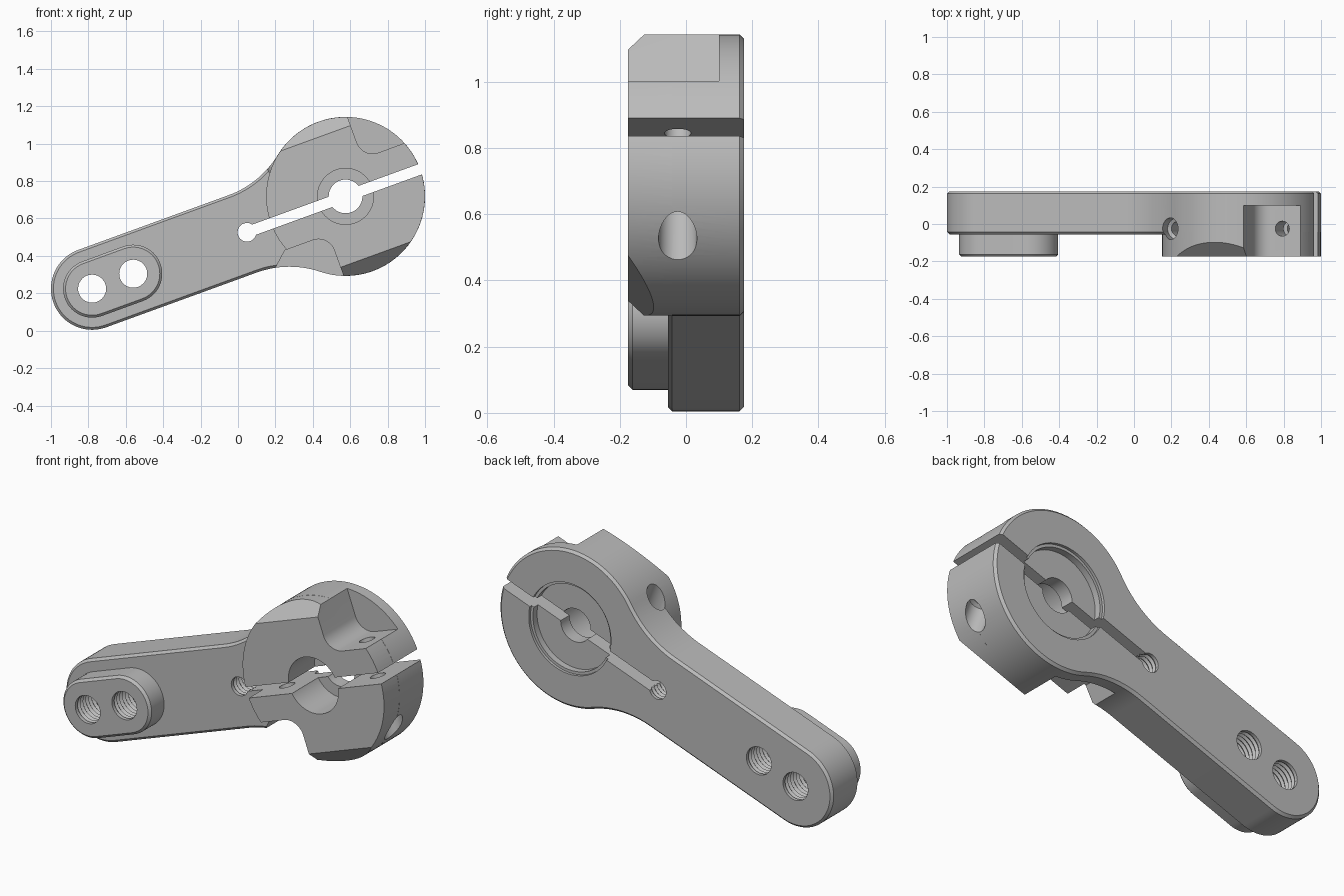
import bpy, bmesh, math
from mathutils import Vector

cube = bpy.data.objects.get("Cube")
if cube:
    bpy.data.objects.remove(cube, do_unlink=True)

TILT = math.radians(20)
CX, CZ = 0.575, 0.718            # hub centre
HUB, ARM, BOSS = 0.425, 0.22, 0.155
FAR, NEAR, SLOT_END = -1.442, -1.208, -0.561
FRONT, STEP, BACK = -0.175, -0.055, 0.175


def place(u, v, y):
    """u runs along the arm, v across it, y is depth."""
    c, s = math.cos(TILT), math.sin(TILT)
    return Vector((CX + u * c - v * s, y, CZ + u * s + v * c))


def arc(cu, cv, r, a0, a1, n):
    return [(cu + r * math.cos(a0 + (a1 - a0) * i / n),
             cv + r * math.sin(a0 + (a1 - a0) * i / n)) for i in range(n + 1)]


def finish(name, bm):
    bmesh.ops.recalc_face_normals(bm, faces=bm.faces)
    mesh = bpy.data.meshes.new(name)
    bm.to_mesh(mesh)
    bm.free()
    ob = bpy.data.objects.new(name, mesh)
    bpy.context.collection.objects.link(ob)
    return ob


def prism(name, outline, a, b, to_world=place, chamfers=()):
    """Extrude an outline from a to b; chamfer the rims at the given depths."""
    bm = bmesh.new()
    lo = [bm.verts.new(to_world(p, q, a)) for p, q in outline]
    hi = [bm.verts.new(to_world(p, q, b)) for p, q in outline]
    bm.faces.new(lo)
    bm.faces.new(hi)
    n = len(lo)
    for i in range(n):
        j = (i + 1) % n
        bm.faces.new((lo[i], lo[j], hi[j], hi[i]))
    bmesh.ops.recalc_face_normals(bm, faces=bm.faces)
    rims = [e for e in bm.edges for d in chamfers
            if all(abs(v.co.y - d) < 1e-5 for v in e.verts)]
    if rims:
        bmesh.ops.bevel(bm, geom=rims, offset=0.013, segments=1, affect='EDGES')
    return finish(name, bm)


def lathe(name, profile, to_world, n=40):
    """Revolve (distance, radius) pairs about a straight axis."""
    bm = bmesh.new()
    rings = [[bm.verts.new(to_world(t, p, q)) for p, q in arc(0, 0, r, 0, math.tau, n)[:-1]]
             for t, r in profile]
    for r0, r1 in zip(rings, rings[1:]):
        for i in range(n):
            j = (i + 1) % n
            bm.faces.new((r0[i], r0[j], r1[j], r1[i]))
    bm.faces.new(rings[0])
    bm.faces.new(rings[-1])
    return finish(name, bm)


def combine(target, other, operation):
    mod = target.modifiers.new(operation.lower(), 'BOOLEAN')
    mod.operation, mod.object, mod.solver = operation, other, 'EXACT'
    bpy.context.view_layer.objects.active = target
    bpy.ops.object.modifier_apply(modifier=mod.name)
    bpy.data.objects.remove(other, do_unlink=True)


def thread(start, end, r, pitch=0.024):
    """Zigzag profile for a tapped hole."""
    pts, t = [(start - 0.1, r)], start + 0.02
    while t < end - pitch:
        pts += [(t, r), (t + pitch / 2, r + 0.01)]
        t += pitch
    return pts + [(t, r), (end + 0.1, r)]


# Back plate: straight arm blended into the round hub
JOIN = -0.585
BLEND = (JOIN ** 2 + ARM ** 2 - HUB ** 2) / (2 * (HUB - ARM))
meet = math.atan2(ARM + BLEND, JOIN)
upper = arc(JOIN, ARM + BLEND, BLEND, meet - math.pi, -math.pi / 2, 16)
lower = [(u, -v) for u, v in reversed(upper)]
outline = (arc(0, 0, HUB, -meet, meet, 80)[:-1] + upper
           + arc(FAR, 0, ARM, math.pi / 2, 1.5 * math.pi, 36) + lower[:-1])
arm = prism("clamp_arm", outline, STEP, BACK, chamfers=(STEP, BACK))

# Thick hub in front of the plate
hub = prism("hub", arc(0, 0, HUB - 0.0005, 0, math.tau, 110)[:-1], FRONT, 0.12)
combine(arm, hub, 'UNION')

# Raised boss around the two end holes
pill = (arc(NEAR, 0, BOSS, -math.pi / 2, math.pi / 2, 28)
        + arc(FAR, 0, BOSS, math.pi / 2, 1.5 * math.pi, 28))
combine(arm, prism("boss", pill, FRONT, 0.02, chamfers=(FRONT,)), 'UNION')

# Slanted flats and screw pockets, repeated half a turn apart
for s in (1, -1):
    wedge = [(s * v, y) for v, y in ((0.297, -0.225), (0.6, -0.225), (0.6, 0.078))]
    combine(arm, prism("flat_cutter", wedge, -0.7, 0.7, lambda v, y, u: place(u, v, y)),
            'DIFFERENCE')
    pocket = ([(0.155, 0.7)] + arc(0.245, 0.25, 0.09, math.pi, 1.5 * math.pi, 14)
              + [(0.404, 0.16), (0.8, 0.517), (0.8, 0.7)])
    combine(arm, prism("pocket_cutter", [(s * u, s * v) for u, v in pocket], -0.3, 0.1),
            'DIFFERENCE')

# Clamp screw holes: narrow under the pocket, wide on the far side
for s in (1, -1):
    profile = [(-0.6, 0.058), (-0.2, 0.058), (-0.19, 0.04), (0.3, 0.04)]
    screw = lathe("screw_cutter", profile,
                  lambda t, p, q: place(s * (0.29 + p), s * t, q - 0.025))
    combine(arm, screw, 'DIFFERENCE')

# Shaft bore with a front counterbore and a wide shallow back recess
bore = [(-0.3, 0.15), (0.05, 0.15), (0.05, 0.09), (0.125, 0.09),
        (0.125, 0.232), (0.16, 0.232), (0.16, 0.247), (0.3, 0.247)]
combine(arm, lathe("bore_cutter", bore, lambda t, p, q: place(p, q, t), 64), 'DIFFERENCE')

# Clamping slot
slot = [(SLOT_END, -0.029), (0.7, -0.029), (0.7, 0.029), (SLOT_END, 0.029)]
combine(arm, prism("slot_cutter", slot, -0.4, 0.4), 'DIFFERENCE')

# Tapped holes: slot end and the two through the boss
for u, r, start in ((SLOT_END, 0.05, STEP), (NEAR, 0.075, FRONT), (FAR, 0.075, FRONT)):
    combine(arm, lathe("hole_cutter", thread(start, BACK, r),
                       lambda t, p, q: place(u + p, q, t), 32), 'DIFFERENCE')

# Material and shading
metal = bpy.data.materials.new("grey_metal")
metal.use_nodes = True
grey = (0.5, 0.5, 0.5, 1)
metal.diffuse_color = grey
for node in metal.node_tree.nodes:
    if node.type == 'BSDF_PRINCIPLED':
        node.inputs["Base Color"].default_value = grey
arm.data.materials.clear()
arm.data.materials.append(metal)
for face in arm.data.polygons:
    face.material_index = 0

bpy.ops.object.select_all(action='DESELECT')
arm.select_set(True)
bpy.context.view_layer.objects.active = arm
bpy.ops.object.shade_smooth_by_angle(angle=math.radians(25))
